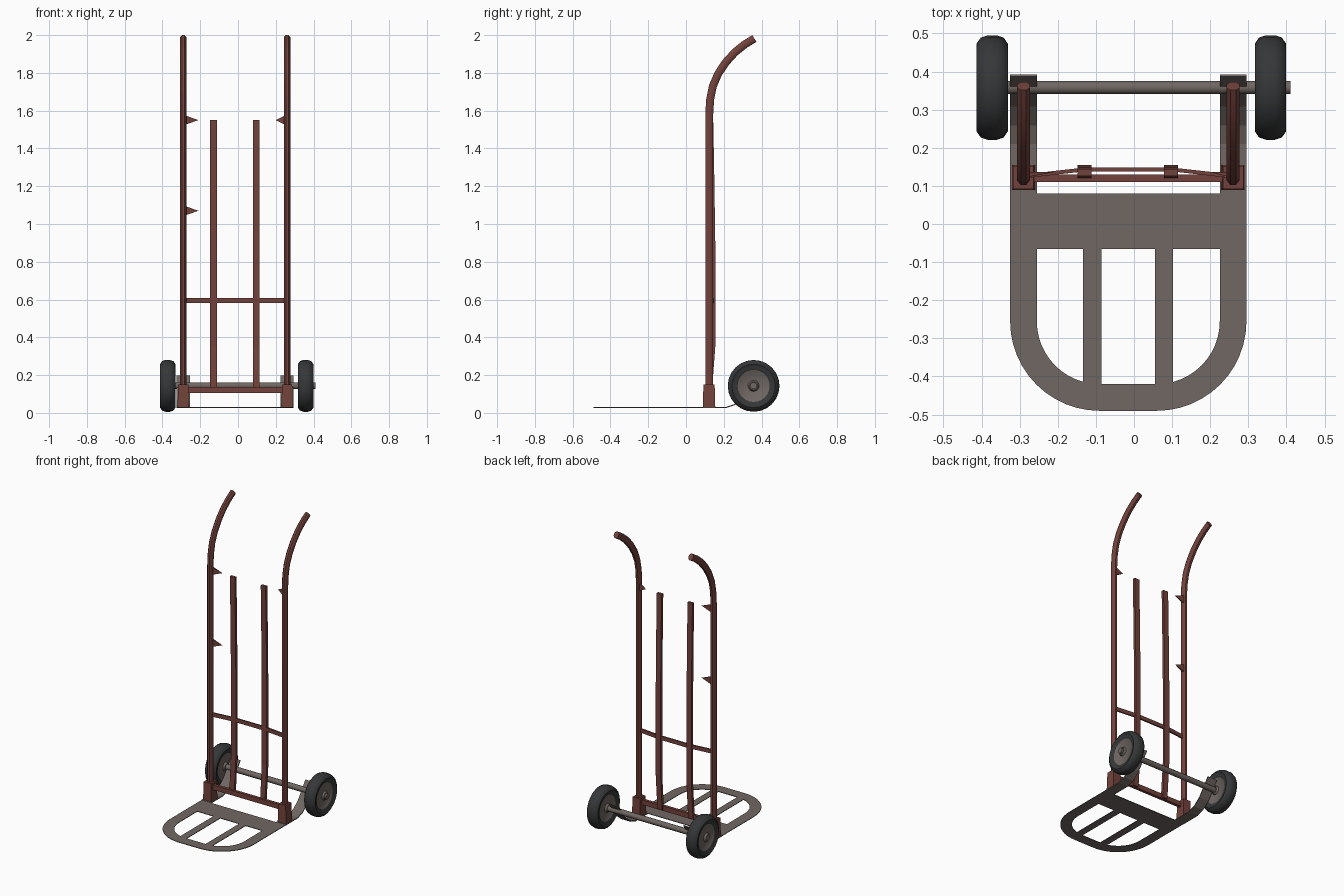
import bpy, bmesh, math
from mathutils import Vector

if "Cube" in bpy.data.objects:
    bpy.data.objects.remove(bpy.data.objects["Cube"], do_unlink=True)


def material(name, rgb):
    m = bpy.data.materials.new(name)
    m.use_nodes = True
    m.diffuse_color = (*rgb, 1)
    bsdf = m.node_tree.nodes["Principled BSDF"]
    bsdf.inputs["Base Color"].default_value = (*rgb, 1)
    bsdf.inputs["Roughness"].default_value = 0.7
    return m


RED = material("rusty red paint", (0.17, 0.055, 0.045))
STEEL = material("worn grey steel", (0.16, 0.135, 0.122))
RUBBER = material("black rubber", (0.036, 0.038, 0.039))
CX = -0.015      # centre line of the frame
FLOOR = 0.028    # height of the toe plate
AXLE_Y, AXLE_Z = 0.358, 0.143


def finish(name, bm, mats, smooth=False):
    bmesh.ops.recalc_face_normals(bm, faces=bm.faces)
    mesh = bpy.data.meshes.new(name)
    bm.to_mesh(mesh)
    bm.free()
    for m in mats:
        mesh.materials.append(m)
    ob = bpy.data.objects.new(name, mesh)
    bpy.context.collection.objects.link(ob)
    if smooth:
        bpy.ops.object.select_all(action="DESELECT")
        ob.select_set(True)
        bpy.context.view_layer.objects.active = ob
        bpy.ops.object.shade_smooth_by_angle(angle=math.radians(50))
    return ob


def sweep(name, path, side, a, b, mat, sides=4):
    """Tube along a path; a is the half size along side, b across it."""
    bm = bmesh.new()
    path = [Vector(p) for p in path]
    side = Vector(side)
    grow = 1 / math.cos(math.pi / sides)
    rings = []
    for i, p in enumerate(path):
        tangent = (path[min(i + 1, len(path) - 1)] - path[max(i - 1, 0)]).normalized()
        up = tangent.cross(side).normalized()
        ring = []
        for k in range(sides):
            t = math.tau * (k + 0.5) / sides
            ring.append(bm.verts.new(p + side * a * grow * math.cos(t) + up * b * grow * math.sin(t)))
        rings.append(ring)
    for r, s in zip(rings, rings[1:]):
        for k in range(sides):
            n = (k + 1) % sides
            bm.faces.new((r[k], r[n], s[n], s[k]))
    bm.faces.new(rings[0])
    bm.faces.new(rings[-1])
    return finish(name, bm, [mat], sides > 4)


def lathe(name, profile, x, mats, rule, sides=24):
    """Turn (offset, radius) points about the axle line."""
    bm = bmesh.new()
    verts = [bm.verts.new((x + o, AXLE_Y, AXLE_Z + r)) for o, r in profile]
    edges = [bm.edges.new(pair) for pair in zip(verts, verts[1:])]
    bmesh.ops.spin(bm, geom=verts + edges, cent=(x, AXLE_Y, AXLE_Z), axis=(1, 0, 0),
                   angle=math.tau, steps=sides, use_duplicate=False)
    bmesh.ops.remove_doubles(bm, verts=bm.verts, dist=0.0005)
    for f in bm.faces:
        f.material_index = rule(f)
    return finish(name, bm, mats, True)


def sheet(name, left, right, mat, thick=0.004):
    """Thin strip between two matching edge lines."""
    bm = bmesh.new()
    rows = [(bm.verts.new(p), bm.verts.new(q)) for p, q in zip(left, right)]
    for (p, q), (r, s) in zip(rows, rows[1:]):
        bm.faces.new((p, q, s, r))
    ob = finish(name, bm, [mat])
    solid = ob.modifiers.new("thickness", "SOLIDIFY")
    solid.thickness = thick
    solid.offset = 0
    return ob


# Toe plate: rounded rim, back slab and two slats
def rim_line(radius, back):
    flat, y0 = 0.075, -0.255
    line = [(CX - flat - radius, back, FLOOR)]
    for sign, start in ((-1, math.pi), (1, 1.5 * math.pi)):
        for k in range(13):
            t = start + k * math.pi / 24
            line.append((CX + sign * flat + radius * math.cos(t), y0 + radius * math.sin(t), FLOOR))
    return line + [(CX + flat + radius, back, FLOOR)]


sheet("toe_plate_rim", rim_line(0.235, -0.065), rim_line(0.165, -0.065), STEEL)


def flat_plate(name, x0, x1, y0, y1):
    sheet(name, [(x0, y0, FLOOR), (x0, y1, FLOOR)], [(x1, y0, FLOOR), (x1, y1, FLOOR)], STEEL)


flat_plate("toe_plate_back", CX - 0.31, CX + 0.31, -0.065, 0.08)
flat_plate("right_toe_slat", CX - 0.119, CX - 0.07, -0.425, -0.065)
flat_plate("left_toe_slat", CX + 0.07, CX + 0.117, -0.425, -0.065)

# Side parts: bent axle arm, socket, handle rail, inner bar, wheel
arm_curve = [(0.08, FLOOR), (0.21, FLOOR), (0.26, 0.045), (0.31, 0.085), (0.35, 0.14), (0.39, 0.195)]
rail_curve = [(0.123, 0.1), (0.123, 1.58), (0.128, 1.66), (0.142, 1.73), (0.17, 1.795),
              (0.21, 1.855), (0.26, 1.91), (0.31, 1.95), (0.362, 1.982)]
bar_curve = [(0.128, 0.11), (0.146, 0.35), (0.146, 0.9), (0.14, 1.3), (0.135, 1.55)]
half = [(-0.029, 0), (-0.029, 0.085), (-0.034, 0.09), (-0.034, 0.1),
        (-0.041, 0.115), (-0.03, 0.131), (-0.012, 0.137)]
wheel_profile = half + [(-o, r) for o, r in reversed(half)]

for label, sign, wheel_x, bar_x in (("right", -1, -0.372, -0.13), ("left", 1, 0.358, 0.097)):
    inner, outer, rail_x = CX + sign * 0.24, CX + sign * 0.31, CX + sign * 0.275
    sheet(label + "_axle_arm", [(inner, y, z) for y, z in arm_curve],
          [(outer, y, z) for y, z in arm_curve], STEEL, 0.006)

    bm = bmesh.new()
    bmesh.ops.create_cube(bm, size=1)
    for v in bm.verts:
        taper = 0.9 if v.co.z > 0 else 1
        v.co = (rail_x + v.co.x * 0.06 * taper, 0.122 + v.co.y * 0.066 * taper, 0.09 + v.co.z * 0.12)
    finish(label + "_rail_socket", bm, [RED])

    sweep(label + "_handle_rail", [(rail_x, y, z) for y, z in rail_curve],
          (1, 0, 0), 0.017, 0.021, RED, 8)
    sweep(label + "_inner_bar", [(bar_x, y, z) for y, z in bar_curve],
          (1, 0, 0), 0.018, 0.009, RED)

    lathe(label + "_wheel", wheel_profile, wheel_x, [RUBBER, STEEL],
          lambda f: int(max(math.hypot(v.co.y - AXLE_Y, v.co.z - AXLE_Z) for v in f.verts) < 0.088))
    lathe(label + "_hub_cap", [(-0.04, 0), (-0.04, 0.022), (-0.03, 0.03), (0.03, 0.03),
                               (0.04, 0.022), (0.04, 0)], wheel_x, [STEEL], lambda f: 0, 10)

# Axle
sweep("axle", [(-0.4, AXLE_Y, AXLE_Z), (0.41, AXLE_Y, AXLE_Z)], (0, 1, 0), 0.017, 0.017, STEEL, 8)

# Cross bars
sweep("lower_cross_bar", [(-0.28, 0.12, 0.12), (0.25, 0.12, 0.12)], (0, 1, 0), 0.01, 0.016, RED)
sweep("middle_cross_bar", [(-0.29, 0.125, 0.595), (-0.13, 0.143, 0.595), (0.1, 0.143, 0.595),
                           (0.26, 0.125, 0.595)], (0, 0, 1), 0.013, 0.005, RED)


# Pointed stubs on the inside of the rails
def stub(name, x, tip, z):
    bm = bmesh.new()
    base = [bm.verts.new((x, 0.13 + dy, z + dz)) for dy, dz in
            ((-0.007, -0.025), (0.007, -0.025), (0.007, 0.025), (-0.007, 0.025))]
    point = bm.verts.new((tip, 0.136, z))
    bm.faces.new(base)
    for p, q in zip(base, base[1:] + base[:1]):
        bm.faces.new((p, q, point))
    finish(name, bm, [RED])


stub("right_upper_stub", -0.28, -0.21, 1.55)
stub("right_lower_stub", -0.28, -0.21, 1.07)
stub("left_upper_stub", 0.25, 0.2, 1.55)
